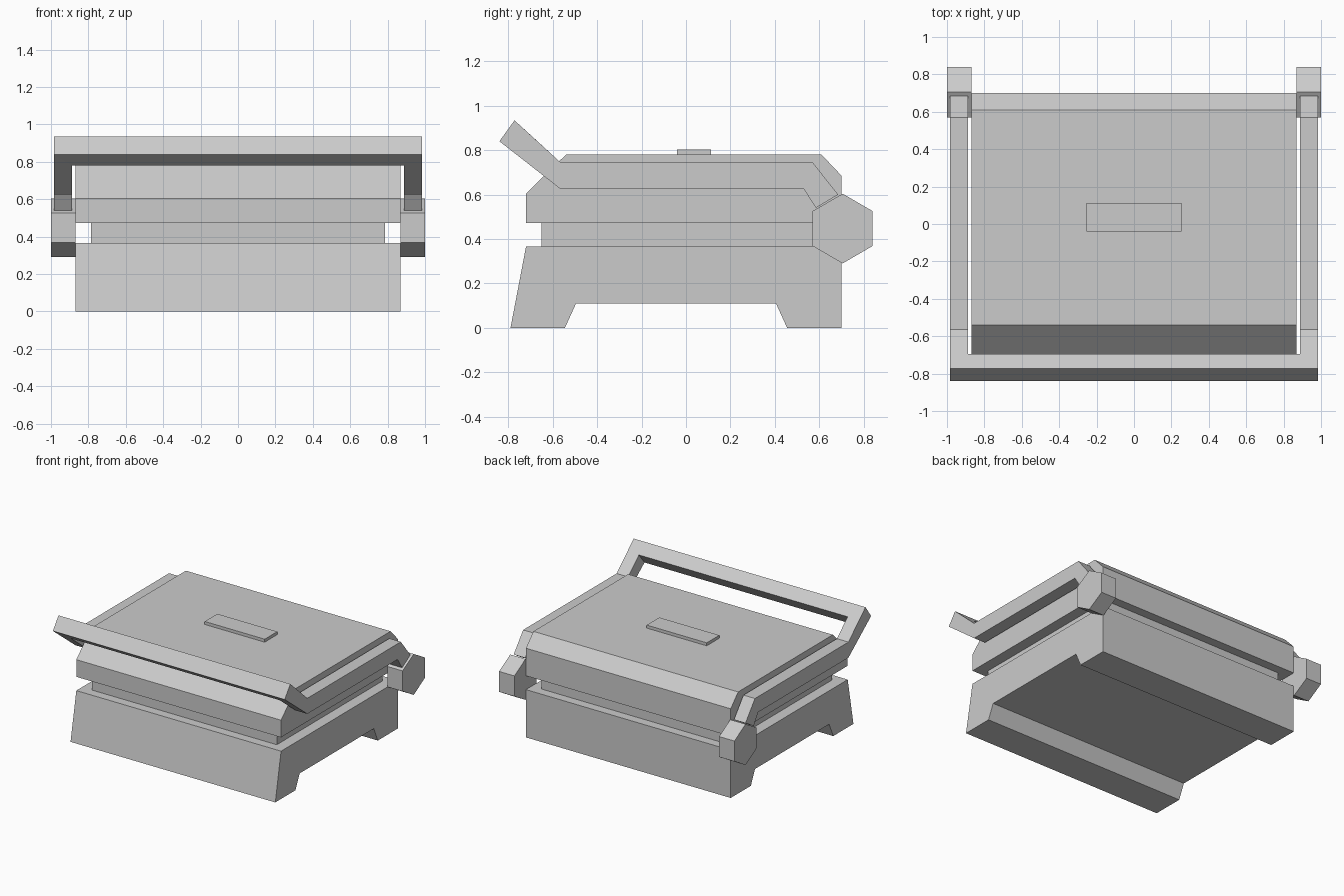
import bpy, bmesh, math

if "Cube" in bpy.data.objects:
    bpy.data.objects.remove(bpy.data.objects["Cube"])


def make_object(name, verts, faces):
    mesh = bpy.data.meshes.new(name)
    mesh.from_pydata(verts, [], faces)
    bm = bmesh.new()
    bm.from_mesh(mesh)
    bmesh.ops.recalc_face_normals(bm, faces=bm.faces)
    bm.to_mesh(mesh)
    bm.free()
    obj = bpy.data.objects.new(name, mesh)
    bpy.context.collection.objects.link(obj)
    return obj


def loft(name, rings):
    """Skin a chain of equal-sized vertex rings and cap both ends."""
    n = len(rings[0])
    verts = [v for ring in rings for v in ring]
    faces = [tuple(range(n)), tuple(range(len(verts) - n, len(verts)))]
    for r in range(len(rings) - 1):
        for i in range(n):
            a, b = r * n + i, r * n + (i + 1) % n
            faces.append((a, b, b + n, a + n))
    return make_object(name, verts, faces)


def extrude(name, profile, x0, x1):
    """Extrude a side (y, z) profile along x."""
    return loft(name, [[(x, y, z) for y, z in profile] for x in (x0, x1)])


# Base with front and back feet
extrude("base", [(-0.79, 0), (-0.545, 0), (-0.495, 0.11), (0.405, 0.11), (0.455, 0),
                 (0.70, 0), (0.70, 0.367), (-0.72, 0.367)], -0.87, 0.87)

# Recessed grill plates
extrude("grill_plates", [(-0.65, 0.367), (0.63, 0.367), (0.63, 0.473), (-0.65, 0.473)],
        -0.785, 0.785)

# Lid with sloped front and back edges
extrude("lid", [(-0.72, 0.473), (0.70, 0.473), (0.70, 0.685), (0.61, 0.78),
                (-0.54, 0.78), (-0.72, 0.605)], -0.87, 0.87)

# Raised plate on the lid
extrude("lid_plate", [(-0.04, 0.78), (0.113, 0.78), (0.113, 0.803), (-0.04, 0.803)],
        -0.255, 0.255)

# Hinge knobs
hexagon = [(0.705 + 0.156 * math.sin(math.radians(60 * i)),
            0.447 + 0.157 * math.cos(math.radians(60 * i))) for i in range(6)]
for side, label in ((-1, "left"), (1, "right")):
    extrude(label + "_hinge_knob", hexagon, side * 0.87, side)

# U-shaped handle: arm sections from the hinge to the mitred front corner
XO, XI = 0.985, 0.887
arm = [((0.685, 0.60), (0.585, 0.54)),
       ((0.57, 0.745), (0.53, 0.625)),
       ((-0.565, 0.745), (-0.565, 0.625))]
half = [[(XO, *top), (XO, *low), (XI, *low), (XI, *top)] for top, low in arm]
half.append([(XO, -0.772, 0.934), (XO, -0.84, 0.84),
             (XI, -0.763, 0.78), (XI, -0.695, 0.864)])
mirrored = [[(-x, y, z) for x, y, z in ring] for ring in reversed(half)]
loft("handle", half + mirrored)
